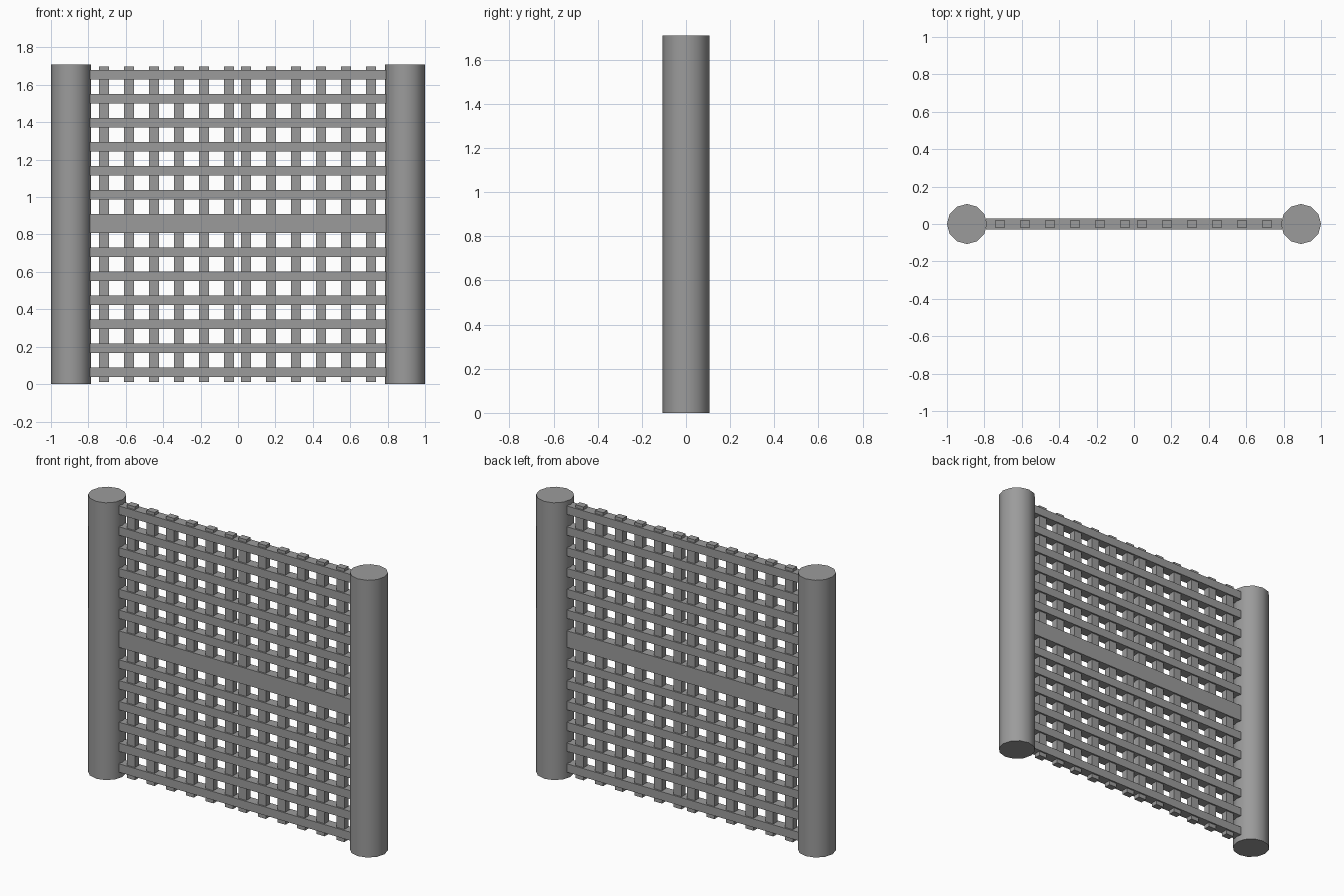
import bpy
import math

cube = bpy.data.objects.get("Cube")
if cube:
    bpy.data.objects.remove(cube, do_unlink=True)

grey = bpy.data.materials.new("plain_grey")
grey.use_nodes = True
colour = (0.33, 0.33, 0.33, 1)
grey.diffuse_color = colour
grey.node_tree.nodes["Principled BSDF"].inputs["Base Color"].default_value = colour

HEIGHT = 1.71
RADIUS = 0.107
PITCH_X, PITCH_Z = 0.1337, 0.1283


def bar(name, centre, size):
    bpy.ops.mesh.primitive_cube_add(size=1, location=centre)
    ob = bpy.context.object
    ob.name = name
    ob.scale = size
    bpy.ops.object.transform_apply(location=False, rotation=False, scale=True)
    ob.data.materials.append(grey)


# Round posts at both ends
for side, sign in (("left", 1), ("right", -1)):
    bpy.ops.mesh.primitive_cylinder_add(
        vertices=12, radius=RADIUS, depth=HEIGHT,
        location=(sign * (1 - RADIUS), 0, HEIGHT / 2))
    post = bpy.context.object
    post.name = side + "_post"
    post.data.materials.append(grey)
    bpy.ops.object.shade_smooth_by_angle(angle=math.radians(40))

# Upright slats in two groups, closer together at the middle
for side, sign in (("left", 1), ("right", -1)):
    for i in range(6):
        x = sign * (0.0455 + i * PITCH_X) - 0.002
        bar(f"{side}_upright_slat_{i + 1}", (x, 0, 0.855), (0.054, 0.04, 1.686))

# Thicker cross rails in two groups, meeting at mid height
for group, start in (("lower", 0.064), ("upper", 0.884)):
    for i in range(7):
        bar(f"{group}_cross_rail_{i + 1}", (0, 0, start + i * PITCH_Z),
            (1.584, 0.06, 0.052))
